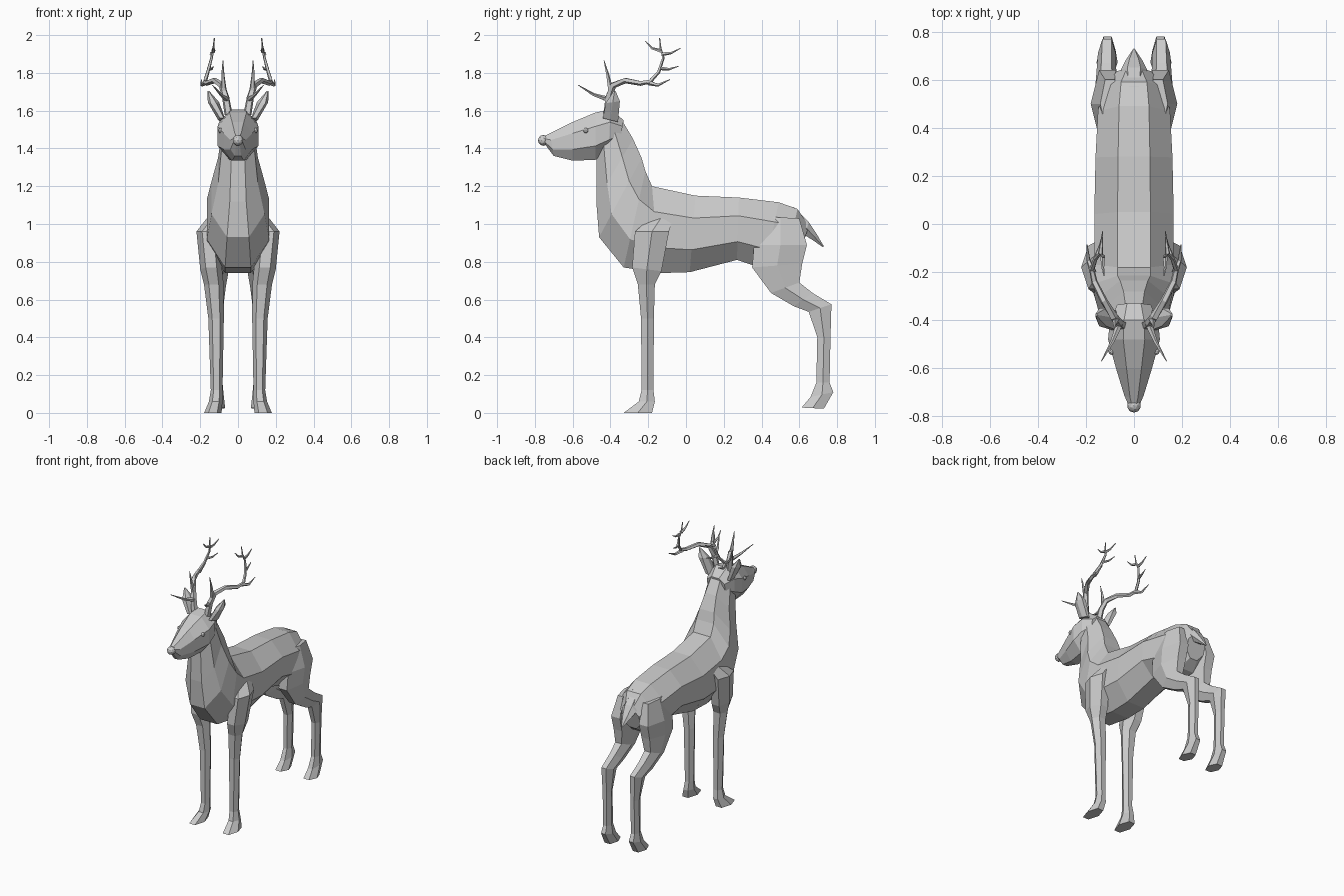
import bpy, bmesh, math
from mathutils import Vector

grey = bpy.data.materials.new("grey")
grey.diffuse_color = (0.6, 0.6, 0.6, 1)


def finish(name, bm):
    bmesh.ops.recalc_face_normals(bm, faces=bm.faces)
    me = bpy.data.meshes.new(name)
    bm.to_mesh(me)
    bm.free()
    me.materials.append(grey)
    ob = bpy.data.objects.new(name, me)
    bpy.context.collection.objects.link(ob)
    return ob


def skin(name, rings):
    """Join rings of points into a closed flat-faced skin."""
    bm = bmesh.new()
    loops = [[bm.verts.new(p) for p in r] for r in rings]
    n = len(loops[0])
    for a, b in zip(loops, loops[1:]):
        for i in range(n):
            j = (i + 1) % n
            bm.faces.new((a[i], a[j], b[j], b[i]))
    bm.faces.new(loops[0])
    bm.faces.new(loops[-1])
    return finish(name, bm)


def loft(name, sections, n=8, side=1):
    """Each section: y, z of one edge, y, z of the opposite edge, half width, centre x."""
    rings = []
    k = 1 / math.cos(math.pi / n)
    for y1, z1, y0, z0, w, cx in sections:
        c = Vector((cx, (y0 + y1) / 2, (z0 + z1) / 2))
        h = Vector((0, (y1 - y0) / 2, (z1 - z0) / 2))
        ring = []
        for i in range(n):
            a = math.tau * (i + 0.5) / n
            wide = k if n % 4 == 0 else 1
            p = c + h * math.cos(a) * k + Vector((w * math.sin(a) * wide, 0, 0))
            ring.append((p.x * side, p.y, p.z))
        rings.append(ring)
    return skin(name, rings)


def tube(name, points, r0, r1, side=1, n=5):
    """Tapering branch along a path."""
    pts = [Vector((x * side, y, z)) for x, y, z in points]
    rings = []
    for i, p in enumerate(pts):
        d = pts[min(i + 1, len(pts) - 1)] - pts[max(i - 1, 0)]
        d.normalize()
        u = d.cross(Vector((1, 0, 0))).normalized()
        v = d.cross(u)
        r = r0 + (r1 - r0) * i / (len(pts) - 1)
        rings.append([p + (u * math.cos(math.tau * j / n) + v * math.sin(math.tau * j / n)) * r
                      for j in range(n)])
    return skin(name, rings)


def ball(name, pos, r):
    bm = bmesh.new()
    bmesh.ops.create_icosphere(bm, subdivisions=2, radius=r)
    bmesh.ops.translate(bm, verts=bm.verts, vec=pos)
    return finish(name, bm)


# Torso and neck in one skin, rump to throat
loft("body", [
    (0.65, 0.99, 0.60, 0.83, 0.07, 0),
    (0.59, 1.08, 0.53, 0.78, 0.13, 0),
    (0.49, 1.115, 0.42, 0.76, 0.15, 0),
    (0.28, 1.14, 0.27, 0.81, 0.16, 0),
    (0.05, 1.15, 0.02, 0.745, 0.165, 0),
    (-0.18, 1.20, -0.14, 0.74, 0.165, 0),
    (-0.215, 1.28, -0.33, 0.77, 0.165, 0),
    (-0.235, 1.35, -0.46, 0.93, 0.14, 0),
    (-0.28, 1.45, -0.475, 1.12, 0.105, 0),
    (-0.34, 1.55, -0.475, 1.36, 0.085, 0)])

# Head, muzzle to crown
loft("head", [
    (-0.75, 1.465, -0.745, 1.42, 0.025, 0),
    (-0.72, 1.48, -0.70, 1.36, 0.04, 0),
    (-0.60, 1.54, -0.60, 1.335, 0.075, 0),
    (-0.48, 1.59, -0.48, 1.34, 0.108, 0),
    (-0.40, 1.605, -0.41, 1.38, 0.10, 0),
    (-0.33, 1.55, -0.35, 1.44, 0.07, 0)])
ball("nose", (0, -0.755, 1.443), 0.029)

# Tail
loft("tail", [
    (0.57, 1.09, 0.58, 0.99, 0.04, 0),
    (0.65, 1.01, 0.63, 0.94, 0.055, 0),
    (0.69, 0.95, 0.67, 0.915, 0.035, 0),
    (0.73, 0.882, 0.724, 0.878, 0.004, 0)], n=6)

for s, tag in ((1, "left"), (-1, "right")):
    ball("eye_" + tag, (0.092 * s, -0.53, 1.495), 0.014)

    loft("ear_" + tag, [
        (-0.36, 1.54, -0.44, 1.56, 0.02, 0.085),
        (-0.35, 1.65, -0.425, 1.64, 0.03, 0.13),
        (-0.373, 1.705, -0.383, 1.705, 0.004, 0.157)], n=6, side=s)

    # Shoulder, foreleg and hoof
    loft("front_leg_" + tag, [
        (-0.06, 1.06, -0.18, 1.04, 0.04, 0.11),
        (-0.09, 0.96, -0.27, 0.96, 0.06, 0.16),
        (-0.13, 0.75, -0.285, 0.77, 0.058, 0.142),
        (-0.165, 0.68, -0.255, 0.68, 0.052, 0.128),
        (-0.17, 0.50, -0.238, 0.50, 0.041, 0.116),
        (-0.172, 0.12, -0.235, 0.12, 0.031, 0.113),
        (-0.165, 0.06, -0.25, 0.06, 0.036, 0.118),
        (-0.18, 0.0, -0.33, 0.0, 0.046, 0.133)], n=6, side=s)

    # Haunch, hock, shank and hoof
    loft("hind_leg_" + tag, [
        (0.60, 1.03, 0.40, 1.04, 0.04, 0.10),
        (0.64, 0.89, 0.36, 0.89, 0.07, 0.11),
        (0.615, 0.79, 0.35, 0.77, 0.065, 0.11),
        (0.60, 0.69, 0.45, 0.635, 0.05, 0.115),
        (0.67, 0.635, 0.57, 0.565, 0.042, 0.115),
        (0.77, 0.575, 0.65, 0.535, 0.037, 0.113),
        (0.765, 0.40, 0.695, 0.40, 0.030, 0.11),
        (0.76, 0.16, 0.69, 0.16, 0.028, 0.11),
        (0.78, 0.11, 0.66, 0.085, 0.034, 0.11),
        (0.73, 0.022, 0.612, 0.028, 0.044, 0.112)], n=6, side=s)

    # Antler beam and its tines
    tube("antler_beam_" + tag, [
        (0.05, -0.42, 1.58), (0.065, -0.41, 1.67), (0.085, -0.385, 1.735),
        (0.125, -0.32, 1.76), (0.165, -0.24, 1.745), (0.175, -0.19, 1.755),
        (0.16, -0.145, 1.805), (0.14, -0.12, 1.88), (0.13, -0.135, 1.93),
        (0.125, -0.14, 1.985)], 0.022, 0.003, s)
    tines = [
        ((0.06, -0.415, 1.66), (0.09, -0.49, 1.685), (0.135, -0.57, 1.735)),
        ((0.075, -0.40, 1.71), (0.08, -0.415, 1.79), (0.08, -0.434, 1.865)),
        ((0.17, -0.20, 1.75), (0.19, -0.15, 1.735), (0.195, -0.085, 1.765)),
        ((0.155, -0.135, 1.825), (0.14, -0.09, 1.82), (0.13, -0.04, 1.835)),
        ((0.14, -0.125, 1.90), (0.135, -0.08, 1.905), (0.13, -0.03, 1.93)),
        ((0.13, -0.13, 1.915), (0.13, -0.18, 1.93), (0.125, -0.215, 1.968)),
        ((0.17, -0.20, 1.75), (0.12, -0.15, 1.74), (0.06, -0.11, 1.75))]
    for i, t in enumerate(tines[:6]):
        tube(f"antler_tine_{i + 1}_{tag}", t, 0.015 if i < 3 else 0.011, 0.002, s)
